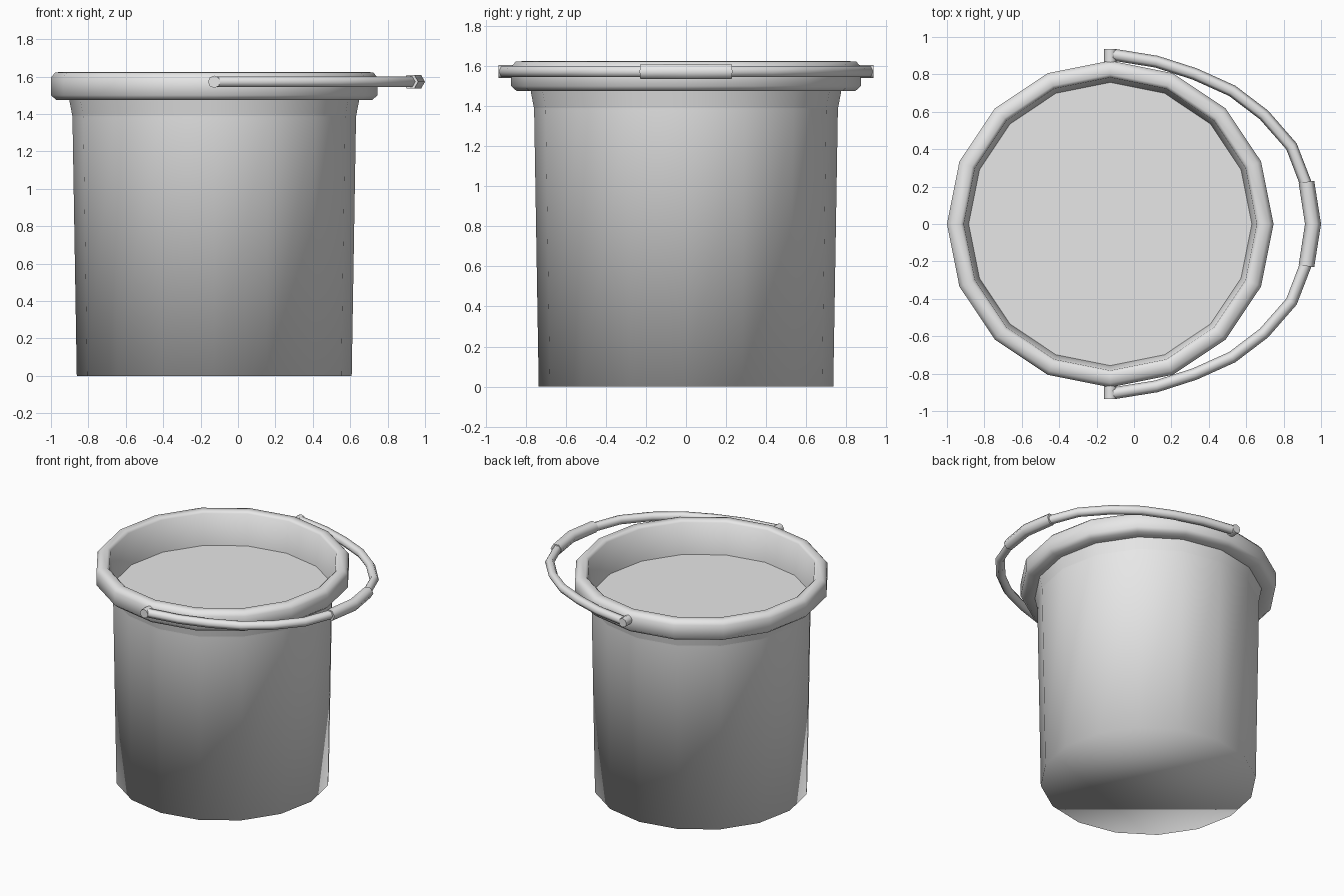
import bpy, bmesh, math
from mathutils import Vector

old = bpy.data.objects.get("Cube")
if old:
    bpy.data.objects.remove(old, do_unlink=True)

CX = -0.127      # bucket axis
SIDES = 16
HANDLE_Z = 1.572

grey = bpy.data.materials.new("plain_grey")
grey.use_nodes = True
grey.diffuse_color = (0.8, 0.8, 0.8, 1)
grey.node_tree.nodes["Principled BSDF"].inputs["Base Color"].default_value = (0.8, 0.8, 0.8, 1)


def finish(name, bm, smooth_angle=None, recalc=True):
    """Turn a bmesh into a shaded object; edges over smooth_angle stay sharp."""
    if recalc:
        bmesh.ops.recalc_face_normals(bm, faces=bm.faces[:])
    mesh = bpy.data.meshes.new(name)
    bm.to_mesh(mesh)
    bm.free()
    mesh.materials.append(grey)
    if smooth_angle:
        mesh.shade_smooth()
        mesh.set_sharp_from_angle(angle=math.radians(smooth_angle))
    obj = bpy.data.objects.new(name, mesh)
    bpy.context.collection.objects.link(obj)
    return obj


def bridge(bm, rings, closed=False):
    """Join consecutive rings of vertices with quads."""
    pairs = list(zip(rings, rings[1:]))
    if closed:
        pairs.append((rings[-1], rings[0]))
    for a, b in pairs:
        n = len(a)
        for i in range(n):
            j = (i + 1) % n
            bm.faces.new((a[i], a[j], b[j], b[i]))


def lathe_ring(bm, r, z):
    return [bm.verts.new((CX + r * math.cos(math.tau * i / SIDES),
                          r * math.sin(math.tau * i / SIDES), z))
            for i in range(SIDES)]


def tube(name, path, radii, sides, smooth_angle, phase=0.0):
    """Sweep a polygon along a path lying in a horizontal plane."""
    bm = bmesh.new()
    pts = [Vector(p) for p in path]
    rings = []
    for k, p in enumerate(pts):
        t = (pts[min(k + 1, len(pts) - 1)] - pts[max(k - 1, 0)]).normalized()
        side = Vector((t.y, -t.x, 0))
        rings.append([bm.verts.new(p + radii[k] * (
            side * math.cos(phase + math.tau * i / sides)
            + Vector((0, 0, math.sin(phase + math.tau * i / sides)))))
            for i in range(sides)])
    bridge(bm, rings)
    bm.faces.new(rings[0][::-1])
    bm.faces.new(rings[-1])
    return finish(name, bm, smooth_angle)


# Tapered body with a closed base and a small flare under the rim
bm = bmesh.new()
rings = [lathe_ring(bm, r, z) for r, z in
         ((0.735, 0), (0.758, 1.38), (0.763, 1.43), (0.775, 1.485))]
bridge(bm, rings)
bm.faces.new(rings[0][::-1])
finish("bucket_body", bm, 180, recalc=False)

# Rolled rim, including the inner wall above the contents
bm = bmesh.new()
rim = [(0.775, 1.475), (0.845, 1.475), (0.873, 1.5), (0.873, 1.595),
       (0.85, 1.622), (0.80, 1.625), (0.783, 1.61), (0.757, 1.38)]
bridge(bm, [lathe_ring(bm, r, z) for r, z in rim], closed=True)
finish("bucket_rim", bm, 50)

# Flat surface inside the bucket
bm = bmesh.new()
bm.faces.new(lathe_ring(bm, 0.757, 1.381))
finish("inner_surface", bm, recalc=False)

# Pivot pegs and the two mirrored halves of the bail handle
half = [(-0.11, 0.905), (0.12, 0.868), (0.325, 0.802), (0.525, 0.712),
        (0.695, 0.583), (0.842, 0.415), (0.925, 0.20)]
for label, s in (("left", 1), ("right", -1)):
    # pegs are named by the way they lie: back is +y, front is -y
    end = "back" if s == 1 else "front"
    tube(end + "_pivot_peg",
         [(CX, s * 0.84, HANDLE_Z), (CX, s * 0.935, HANDLE_Z)],
         [0.033, 0.033], 8, 50)
    tube(end + "_handle_wire", [(x, s * y, HANDLE_Z) for x, y in half],
         [0.032] * len(half), 6, 70)

# Thicker grip in the middle of the handle
tube("handle_grip", [(0.922, 0.225, HANDLE_Z), (0.957, 0, HANDLE_Z),
                     (0.922, -0.225, HANDLE_Z)], [0.042, 0.043, 0.042], 6, 70)
